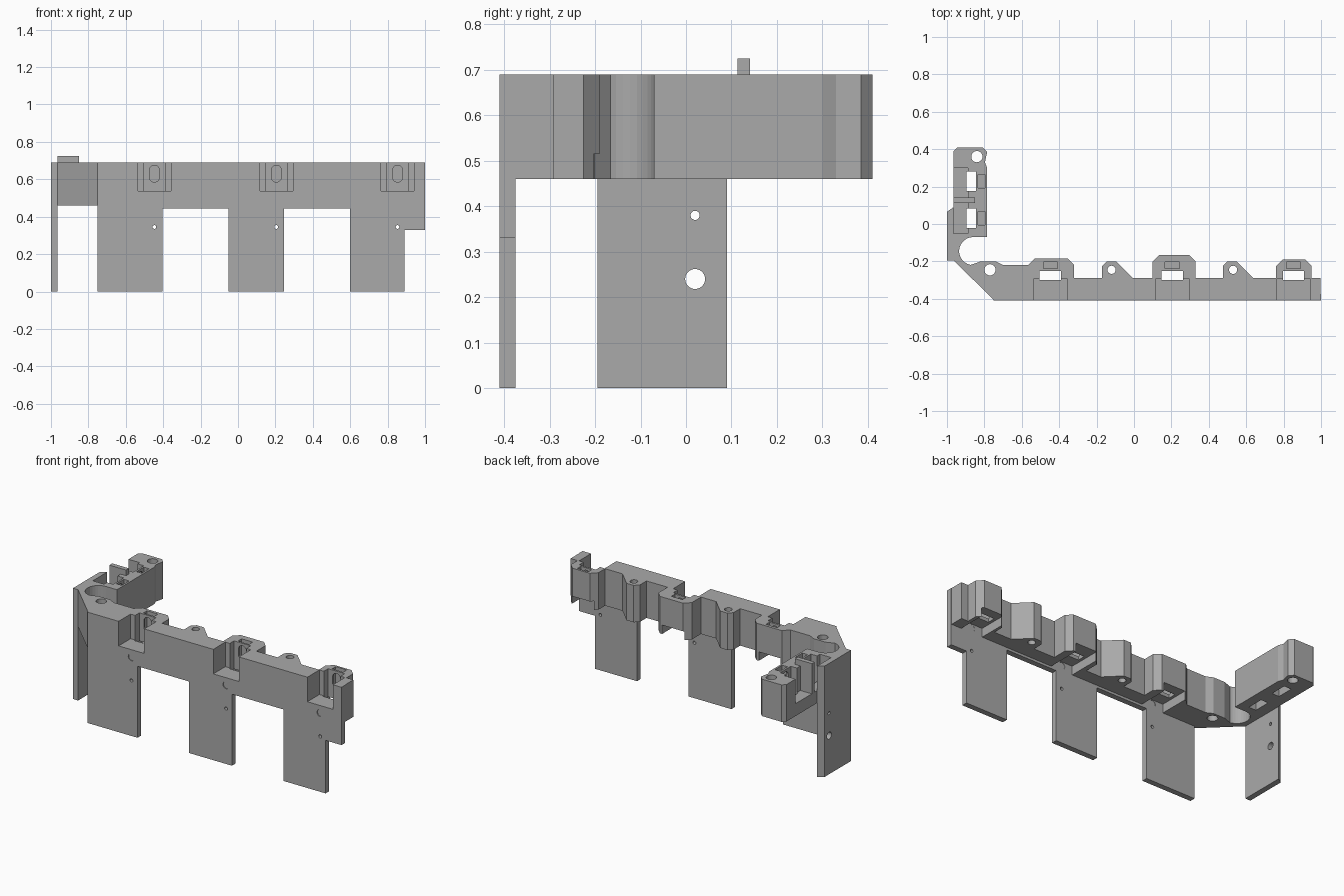
import bpy, bmesh, math
from mathutils import Vector

cube = bpy.data.objects.get("Cube")
if cube:
    bpy.data.objects.remove(cube, do_unlink=True)

grey = bpy.data.materials.new("plain_grey")
grey.use_nodes = True
colour = (0.4, 0.4, 0.4, 1)
grey.diffuse_color = colour
grey.node_tree.nodes["Principled BSDF"].inputs["Base Color"].default_value = colour

BASE, TOP, FLOOR = 0.46, 0.69, 0.537


def prism(name, outline, low, high, axis="z"):
    """Extrude a 2D outline along one axis."""
    place = {"x": lambda a, b, t: (t, a, b),
             "y": lambda a, b, t: (a, t, b),
             "z": lambda a, b, t: (a, b, t)}[axis]
    bm = bmesh.new()
    face = bm.faces.new([bm.verts.new(place(a, b, low)) for a, b in outline])
    new = bmesh.ops.extrude_face_region(bm, geom=[face])["geom"]
    shift = Vector(place(0, 0, high - low))
    bmesh.ops.translate(bm, vec=shift, verts=[v for v in new if isinstance(v, bmesh.types.BMVert)])
    bmesh.ops.recalc_face_normals(bm, faces=bm.faces)
    mesh = bpy.data.meshes.new(name)
    bm.to_mesh(mesh)
    bm.free()
    mesh.materials.append(grey)
    obj = bpy.data.objects.new(name, mesh)
    bpy.context.collection.objects.link(obj)
    return obj


def rect(x0, x1, y0, y1):
    return [(x0, y0), (x1, y0), (x1, y1), (x0, y1)]


def arc(cx, cy, r, start, end, steps):
    angles = [math.radians(start + (end - start) * i / steps) for i in range(steps + 1)]
    return [(cx + r * math.cos(a), cy + r * math.sin(a)) for a in angles]


def circle(cx, cy, r):
    return arc(cx, cy, r, 0, 345, 23)


def oval(cx, cy, r, half):
    return arc(cx, cy + half, r, 0, 180, 10) + arc(cx, cy - half, r, 180, 360, 10)


def cut(obj, outline, low, high, axis="z"):
    """Subtract an extruded outline from a part."""
    cutter = prism("cutter", outline, low, high, axis)
    cutter.hide_render = True
    mod = obj.modifiers.new("cut", "BOOLEAN")
    mod.operation = "DIFFERENCE"
    mod.solver = "EXACT"
    mod.object = cutter
    bpy.context.view_layer.objects.active = obj
    bpy.ops.object.modifier_apply(modifier=mod.name)
    bpy.data.objects.remove(cutter, do_unlink=True)


def bump(x):
    """Screw boss with one sloping side, listed right to left."""
    return [(x + .11, -.29), (x + .02, -.2), (x - .03, -.2), (x - .055, -.225), (x - .055, -.29)]


def tower(x0, x1, back, c=0.035):
    """Chamfered clip housing, listed right to left."""
    return [(x1, -.29), (x1, back - c), (x1 - c, back), (x0 + c, back), (x0, back - c), (x0, -.29)]


# Main rail, corner slot and side arm in one outline
outline = [(-.75, -.405), (.998, -.405), (.998, -.29)]
outline += tower(.76, .95, -.19) + bump(.53) + tower(.1, .33, -.165) + bump(-.115)
outline += tower(-.565, -.32, -.185)[:4]
outline += [(-.565, -.22), (-.7, -.22), (-.74, -.2), (-.82, -.2)]
outline += arc(-.86, -.145, .075, 260, 90, 14)
outline += [(-.785, -.07), (-.785, .3), (-.797, .33), (-.785, .385), (-.81, .41),
            (-.945, .41), (-.965, .39), (-.965, -.195)]
rail = prism("rail_and_arm", outline, BASE, TOP)

# Front wall with three hanging legs
wall = prism("front_wall", [
    (-.75, 0), (-.405, 0), (-.405, .445), (-.05, .445), (-.05, 0), (.245, 0), (.245, .445),
    (.6, .445), (.6, 0), (.89, 0), (.89, .33), (1, .33), (1, TOP), (-.75, TOP)], -.41, -.375, "y")

# Side leg
side = prism("side_leg", [(-1, -.195), (-.965, -.195), (-.965, .09), (-1, .065)], 0, TOP)
cut(side, circle(.02, .24, .022), -1.1, -.9, "x")
cut(side, circle(.02, .38, .01), -1.1, -.9, "x")

# Vertical screw holes
for x, y, r in [(-.77, -.245, .03), (-.12, -.245, .022), (.53, -.245, .022), (-.84, .36, .03)]:
    cut(rail, circle(x, y, r), .4, .8)

# Front clip pockets
for x in (-.447, .205, .853):
    for part in (rail, wall):
        cut(part, rect(x - .088, x + .088, -.5, -.292), FLOOR, .8)
    cut(wall, circle(x, .49, .022), -.5, -.3, "y")
    cut(wall, circle(x, .345, .01), -.5, -.3, "y")
    cut(rail, rect(x - .075, x + .075, -.377, -.1), .4, .515)
    cut(rail, rect(x - .057, x + .057, -.3, -.25), .4, .8)
    cut(rail, rect(x - .038, x + .038, -.238, -.203), .575, .8)
    cut(rail, oval(x, .63, .027, .018), -.26, -.22, "y")

# Side arm recess with two clip pockets
cut(rail, rect(-1.1, -.887, -.05, .3), FLOOR, .8)
for y in (.228, .03):
    cut(rail, rect(-.895, -.845, y - .052, y + .052), .4, .8)
    cut(rail, rect(-.833, -.797, y - .036, y + .036), .575, .8)
    cut(rail, oval(y, .63, .027, .018), -.86, -.82, "x")

# Upright fin between the arm clips
prism("arm_fin", rect(-.965, -.85, .113, .141), FLOOR - .02, .725)
